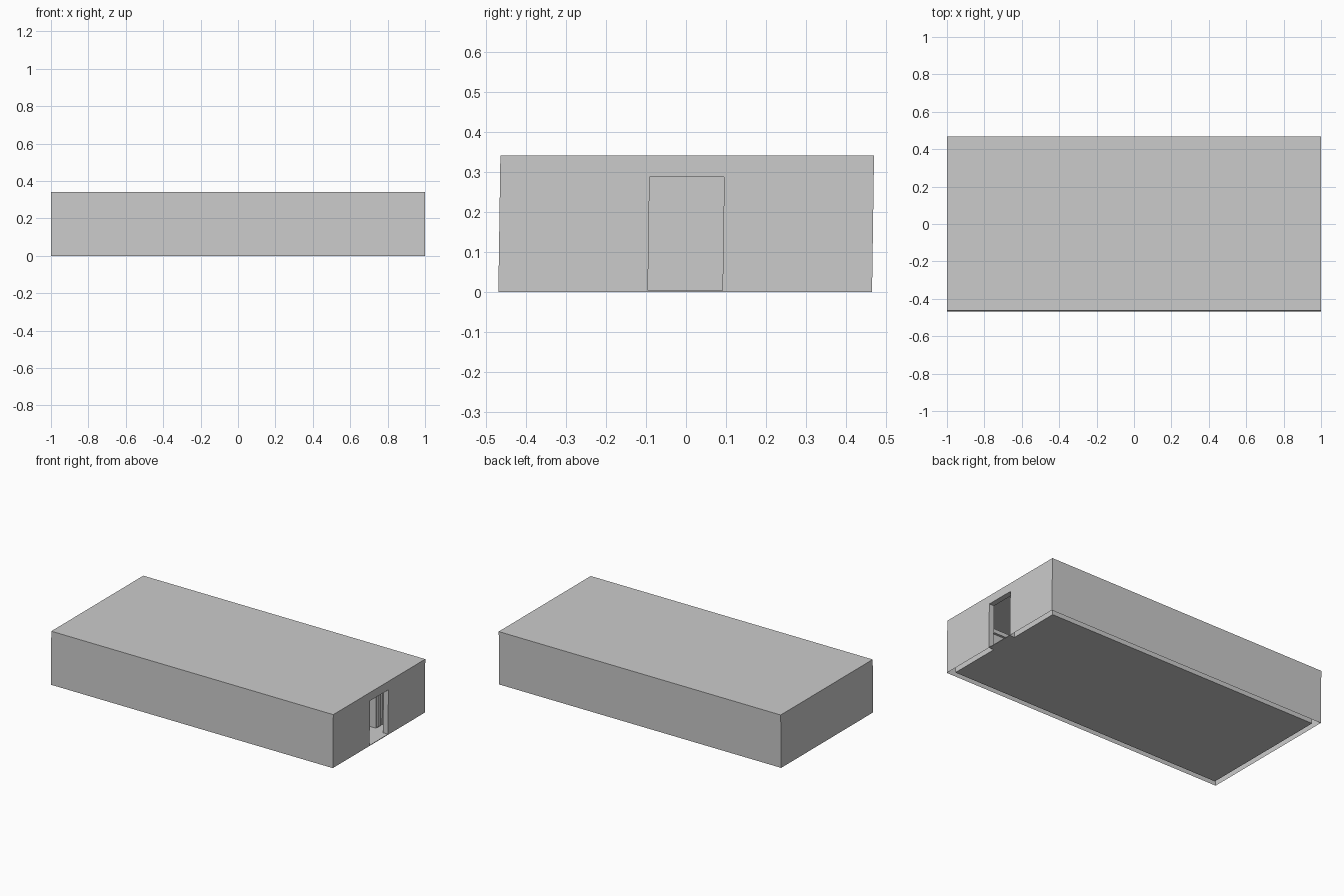
import bpy, bmesh

if "Cube" in bpy.data.objects:
    bpy.data.objects.remove(bpy.data.objects["Cube"])

X, Y, H = 1.0, 0.466, 0.341      # outer half sizes and height
T = 0.035                        # wall thickness
DY, DH = 0.093, 0.287            # doorway half width and height


def lean(z):
    # the building leans very slightly towards +y
    return -0.002 + 0.005 * z / H


def make(name, polys):
    bm = bmesh.new()
    for poly in polys:
        bm.faces.new([bm.verts.new((x, y + lean(z), z)) for x, y, z in poly])
    bmesh.ops.remove_doubles(bm, verts=bm.verts, dist=1e-5)
    me = bpy.data.meshes.new(name)
    bm.to_mesh(me)
    bm.free()
    ob = bpy.data.objects.new(name, me)
    bpy.context.collection.objects.link(ob)
    return ob


def skin(x, y, top):
    # four upright sheets, the +x one with a doorway notch, plus a lid
    end = [(-y, 0), (-DY, 0), (-DY, DH), (DY, DH), (DY, 0), (y, 0), (y, top), (-y, top)]
    return [
        [(x, a, b) for a, b in end],
        [(-x, y, 0), (-x, -y, 0), (-x, -y, top), (-x, y, top)],
        [(-x, -y, 0), (x, -y, 0), (x, -y, top), (-x, -y, top)],
        [(x, y, 0), (-x, y, 0), (-x, y, top), (x, y, top)],
        [(-x, -y, top), (x, -y, top), (x, y, top), (-x, y, top)],
    ]


def flip(polys):
    return [p[::-1] for p in polys]


def box(x0, x1, y0, y1, z0, z1):
    c = [(x, y, z) for z in (z0, z1) for x, y in ((x0, y0), (x1, y0), (x1, y1), (x0, y1))]
    idx = [(3, 2, 1, 0), (4, 5, 6, 7), (0, 1, 5, 4), (1, 2, 6, 5), (2, 3, 7, 6), (3, 0, 4, 7)]
    return [[c[i] for i in f] for f in idx]


# outer walls and flat roof, open underneath
make("outer_walls_and_roof", skin(X, Y, H))

# inner lining of the hollow walls
xi, yi = X - T, Y - T
make("inner_walls_and_ceiling", flip(skin(xi, yi, H - 0.008)))

# doorway reveal: jambs and lintel
make("doorway_reveal", [
    [(X, DY, 0), (X, DY, DH), (xi, DY, DH), (xi, DY, 0)],
    [(X, -DY, 0), (xi, -DY, 0), (xi, -DY, DH), (X, -DY, DH)],
    [(X, -DY, DH), (xi, -DY, DH), (xi, DY, DH), (X, DY, DH)],
])

# floor with a threshold tongue in the doorway
make("floor", box(-xi, xi, -yi, yi, 0.0, 0.004))
make("threshold", box(xi, X, -DY, DY, 0.0, 0.004))

# tall cabinet inside, with upright slats on its front
make("tall_cabinet", box(0.80, 0.895, 0.12, 0.30, 0.004, 0.28))
for i in range(4):
    y = 0.125 + i * 0.045
    make("cabinet_slat", box(0.895, 0.905, y, y + 0.032, 0.01, 0.275))

# low framed unit on the other side of the doorway
make("low_unit", box(0.74, 0.93, -0.22, -0.19, 0.004, 0.2))
for name, b in {
    "unit_left_stile": (0.74, 0.765, 0.004, 0.2),
    "unit_right_stile": (0.905, 0.93, 0.004, 0.2),
    "unit_bottom_rail": (0.765, 0.905, 0.004, 0.03),
    "unit_top_rail": (0.765, 0.905, 0.175, 0.2),
}.items():
    make(name, box(b[0], b[1], -0.19, -0.175, b[2], b[3]))
